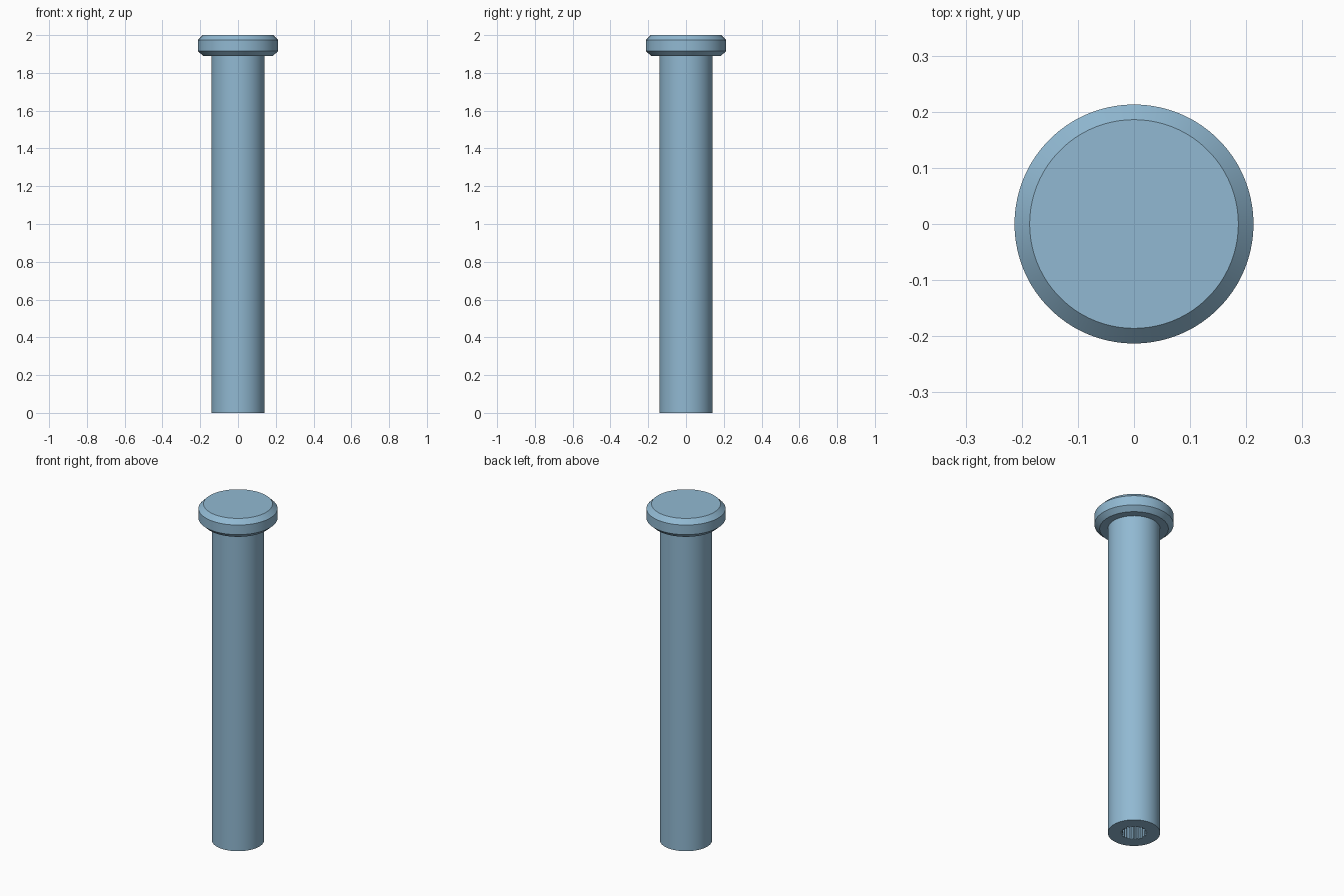
import bpy, bmesh, math

if "Cube" in bpy.data.objects:
    bpy.data.objects.remove(bpy.data.objects["Cube"])

TEETH = 21
SEGMENTS = TEETH * 4          # four points per socket tooth
SOCKET_DEPTH = 0.25

# Outer outline as (radius, height), from the foot up to the head's top
OUTLINE = [(0.141, 0.0), (0.141, 1.89), (0.185, 1.89), (0.213, 1.916),
           (0.213, 1.973), (0.186, 2.0)]


def ring(bm, radius_at, z):
    verts = []
    for i in range(SEGMENTS):
        a = 2 * math.pi * i / SEGMENTS
        r = radius_at(i)
        verts.append(bm.verts.new((r * math.cos(a), r * math.sin(a), z)))
    return verts


def socket_radius(i):
    return 0.071 if i % 4 < 2 else 0.063


bm = bmesh.new()

# Toothed socket in the foot, then the shaft and the chamfered head
rings = [ring(bm, socket_radius, SOCKET_DEPTH), ring(bm, socket_radius, 0.0)]
rings += [ring(bm, lambda i, r=r: r, z) for r, z in OUTLINE]
for low, high in zip(rings, rings[1:]):
    for i in range(SEGMENTS):
        j = (i + 1) % SEGMENTS
        bm.faces.new((low[i], low[j], high[j], high[i]))

# Socket floor and head top
bm.faces.new(rings[0])
bm.faces.new(rings[-1])
bmesh.ops.recalc_face_normals(bm, faces=bm.faces)

mesh = bpy.data.meshes.new("headed_pin")
bm.to_mesh(mesh)
bm.free()

blue = bpy.data.materials.new("steel blue")
blue.diffuse_color = (0.283, 0.485, 0.645, 1.0)
blue.use_nodes = True
blue.node_tree.nodes["Principled BSDF"].inputs["Base Color"].default_value = blue.diffuse_color
mesh.materials.append(blue)

pin = bpy.data.objects.new("headed_pin", mesh)
bpy.context.collection.objects.link(pin)
bpy.context.view_layer.objects.active = pin
pin.select_set(True)
bpy.ops.object.shade_smooth_by_angle(angle=math.radians(25))
